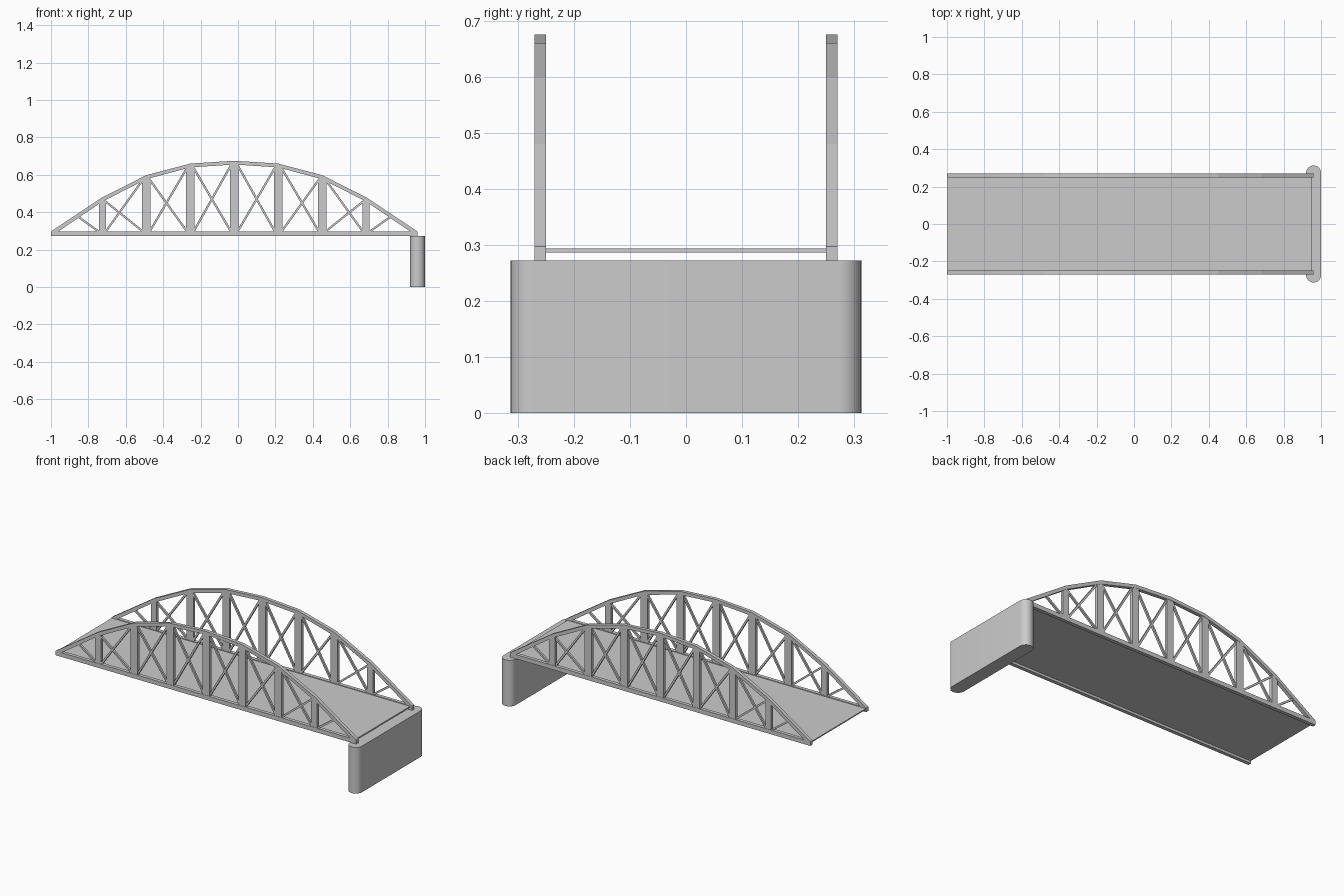
import bpy, bmesh, math
from mathutils import Vector

if "Cube" in bpy.data.objects:
    bpy.data.objects.remove(bpy.data.objects["Cube"])

MID, STEP = -0.02, 0.235            # truss centre and panel length
TOPS = [0.675, 0.66, 0.598, 0.48]   # arch height at each post, from the centre out
Z0, Z1 = 0.272, 0.297               # bottom chord underside and top
Y = 0.26                            # truss plane
T = 0.021                           # chord thickness


def prism(bm, pts, y0, y1):
    """Extrude an outline in the xz plane between two y values."""
    a = [bm.verts.new((x, y0, z)) for x, z in pts]
    b = [bm.verts.new((x, y1, z)) for x, z in pts]
    n = len(pts)
    bm.faces.new(a)
    bm.faces.new(b[::-1])
    for i in range(n):
        j = (i + 1) % n
        bm.faces.new((a[j], a[i], b[i], b[j]))


def bar(bm, p, q, width, depth, y):
    p, q = Vector(p), Vector(q)
    d = (q - p).normalized()
    n = Vector((-d.y, d.x)) * width / 2
    prism(bm, [p - n, q - n, q + n, p + n], y - depth / 2, y + depth / 2)


def finish(bm, name):
    bmesh.ops.recalc_face_normals(bm, faces=bm.faces)
    me = bpy.data.meshes.new(name)
    bm.to_mesh(me)
    bm.free()
    ob = bpy.data.objects.new(name, me)
    bpy.context.collection.objects.link(ob)
    return ob


def top(i):
    return TOPS[abs(i)]


def node(i):
    return MID + i * STEP


for side, y in (("front", -Y), ("back", Y)):
    # bottom chord
    bm = bmesh.new()
    prism(bm, [(-1, Z0), (0.96, Z0), (0.96, Z1), (-1, Z1)], y - T / 2, y + T / 2)
    finish(bm, side + "_bottom_chord")

    # faceted arch chord
    outer = [(-1, Z1)] + [(node(i), top(i)) for i in range(-3, 4)] + [(0.96, Z1)]
    inner = [(-0.961, Z1)]
    for k in range(1, 8):
        (xa, za), (xb, zb) = outer[k - 1], outer[k + 1]
        slope = (zb - za) / (xb - xa)
        inner.append((outer[k][0], outer[k][1] - 0.02 * math.hypot(1, slope)))
    inner.append((0.921, Z1))
    bm = bmesh.new()
    for k in range(8):
        prism(bm, [outer[k], outer[k + 1], inner[k + 1], inner[k]], y - T / 2, y + T / 2)
    bmesh.ops.remove_doubles(bm, verts=bm.verts, dist=1e-5)
    # drop the internal faces between chord segments
    inside = [f for f in bm.faces if all(len(e.link_faces) > 2 for e in f.edges if abs(e.verts[0].co.y - e.verts[1].co.y) > 0.01)
              and abs(f.calc_center_median().x - f.verts[0].co.x) < 1e-4
              and abs(f.calc_center_median().x - MID) < 3.2 * STEP]
    bmesh.ops.delete(bm, geom=inside, context='FACES_ONLY')
    finish(bm, side + "_arch_chord")

    # upright posts, slimmer at the ends
    bm = bmesh.new()
    for i in range(-3, 4):
        w = 0.038 if abs(i) == 3 else 0.045
        bar(bm, (node(i), Z1 - 0.005), (node(i), top(i) - 0.018), w, 0.018, y)
    finish(bm, side + "_posts")

    # cross bracing, single brace in the end panels
    bm = bmesh.new()
    for i in range(-3, 3):
        xa, xb = node(i) + 0.018, node(i + 1) - 0.018
        bar(bm, (xa, Z1), (xb, top(i + 1) - 0.024), 0.011, 0.012, y)
        bar(bm, (xa, top(i) - 0.024), (xb, Z1), 0.011, 0.012, y)
    for s in (-1, 1):
        bar(bm, (MID + s * 0.725, Z1), (MID + s * 0.838, 0.378), 0.011, 0.012, y)
    finish(bm, side + "_braces")

# road deck
bm = bmesh.new()
prism(bm, [(-0.998, 0.286), (0.948, 0.286), (0.948, 0.293), (-0.998, 0.293)], -0.25, 0.25)
finish(bm, "road_deck")

# round-ended pier
R, HALF, N = 0.04, 0.273, 16
outline = [(0.96 + R * math.cos(math.pi * k / N), HALF + R * math.sin(math.pi * k / N)) for k in range(N + 1)]
outline += [(0.96 - (x - 0.96), -v) for x, v in outline]
bm = bmesh.new()
base = bm.faces.new([bm.verts.new((x, v, 0)) for x, v in outline])
ext = bmesh.ops.extrude_face_region(bm, geom=[base], use_keep_orig=True)
bmesh.ops.translate(bm, vec=(0, 0, Z0),
                    verts=[g for g in ext["geom"] if isinstance(g, bmesh.types.BMVert)])
pier = finish(bm, "pier")
bpy.context.view_layer.objects.active = pier
pier.select_set(True)
bpy.ops.object.shade_smooth_by_angle(angle=math.radians(35))
